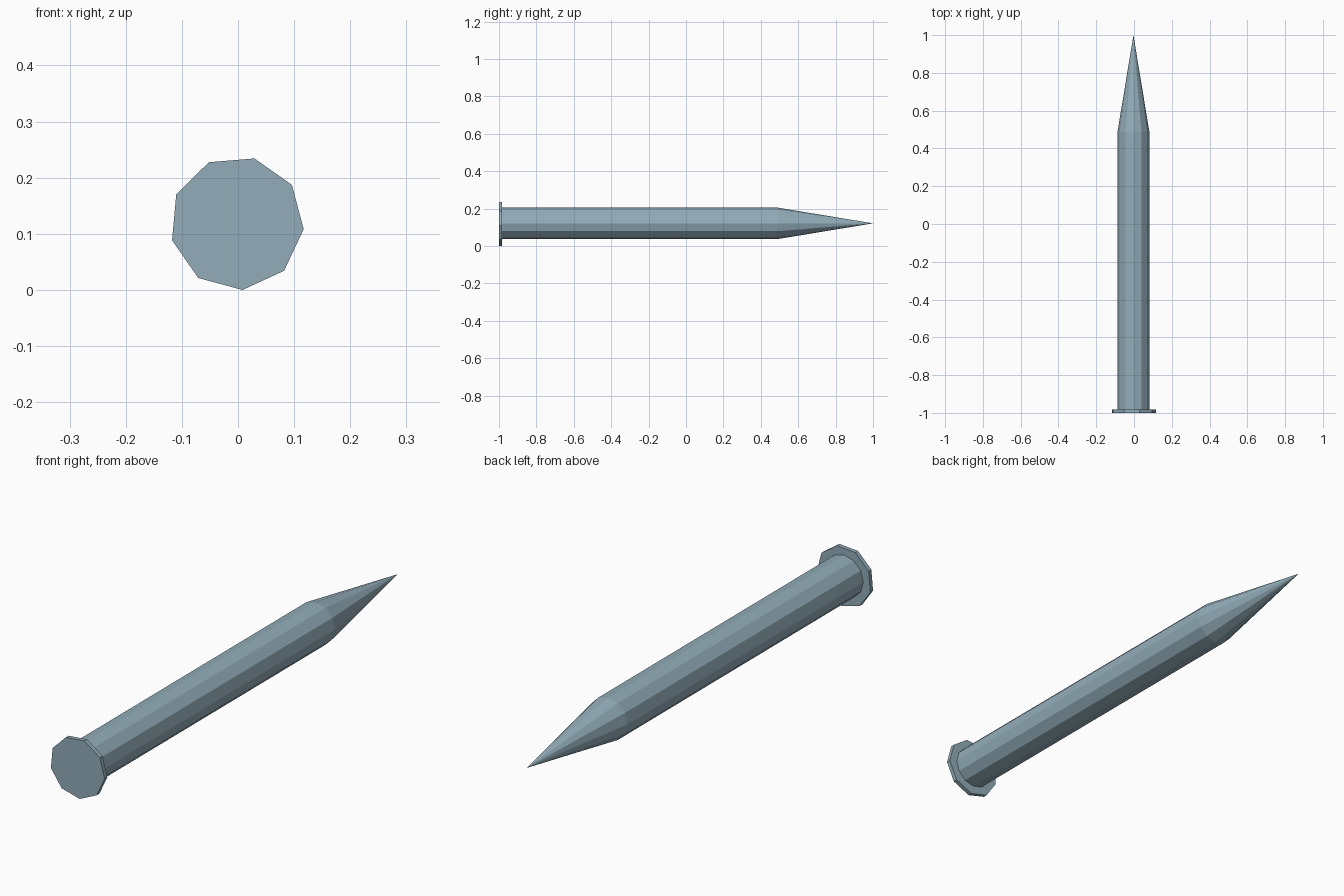
import bpy, bmesh, math

if "Cube" in bpy.data.objects:
    bpy.data.objects.remove(bpy.data.objects["Cube"])

# Blue-grey steel
steel = bpy.data.materials.new("steel")
steel.diffuse_color = (0.29, 0.415, 0.485, 1)
steel.use_nodes = True
steel.node_tree.nodes["Principled BSDF"].inputs["Base Color"].default_value = steel.diffuse_color


def ring(bm, sides, radius, phase, cx, y, cz):
    """Regular polygon of vertices around the y axis."""
    return [bm.verts.new((cx + radius * math.cos(phase + i * math.tau / sides), y,
                          cz + radius * math.sin(phase + i * math.tau / sides)))
            for i in range(sides)]


def bridge(bm, a, b):
    n = len(a)
    for i in range(n):
        j = (i + 1) % n
        bm.faces.new((a[i], a[j], b[j], b[i]))


def finish(bm, name):
    bmesh.ops.recalc_face_normals(bm, faces=bm.faces)
    mesh = bpy.data.meshes.new(name)
    bm.to_mesh(mesh)
    bm.free()
    mesh.materials.append(steel)
    bpy.context.collection.objects.link(bpy.data.objects.new(name, mesh))


# Head: thin nine-sided disc, slightly rotated
bm = bmesh.new()
head = [ring(bm, 9, 0.1195, math.radians(-85.2), -0.002, y, 0.119) for y in (-1.0, -0.983)]
bridge(bm, *head)
for r in head:
    bm.faces.new(r)
finish(bm, "nail_head")

# Shaft: twelve-sided rod running into a long cone point
bm = bmesh.new()
rod = [ring(bm, 12, 0.084, 0, -0.003, y, 0.121) for y in (-0.983, 0.49)]
bridge(bm, *rod)
bm.faces.new(rod[0])
tip = bm.verts.new((-0.003, 1.0, 0.121))
for i in range(12):
    bm.faces.new((rod[1][i], rod[1][(i + 1) % 12], tip))
finish(bm, "nail_shaft")
